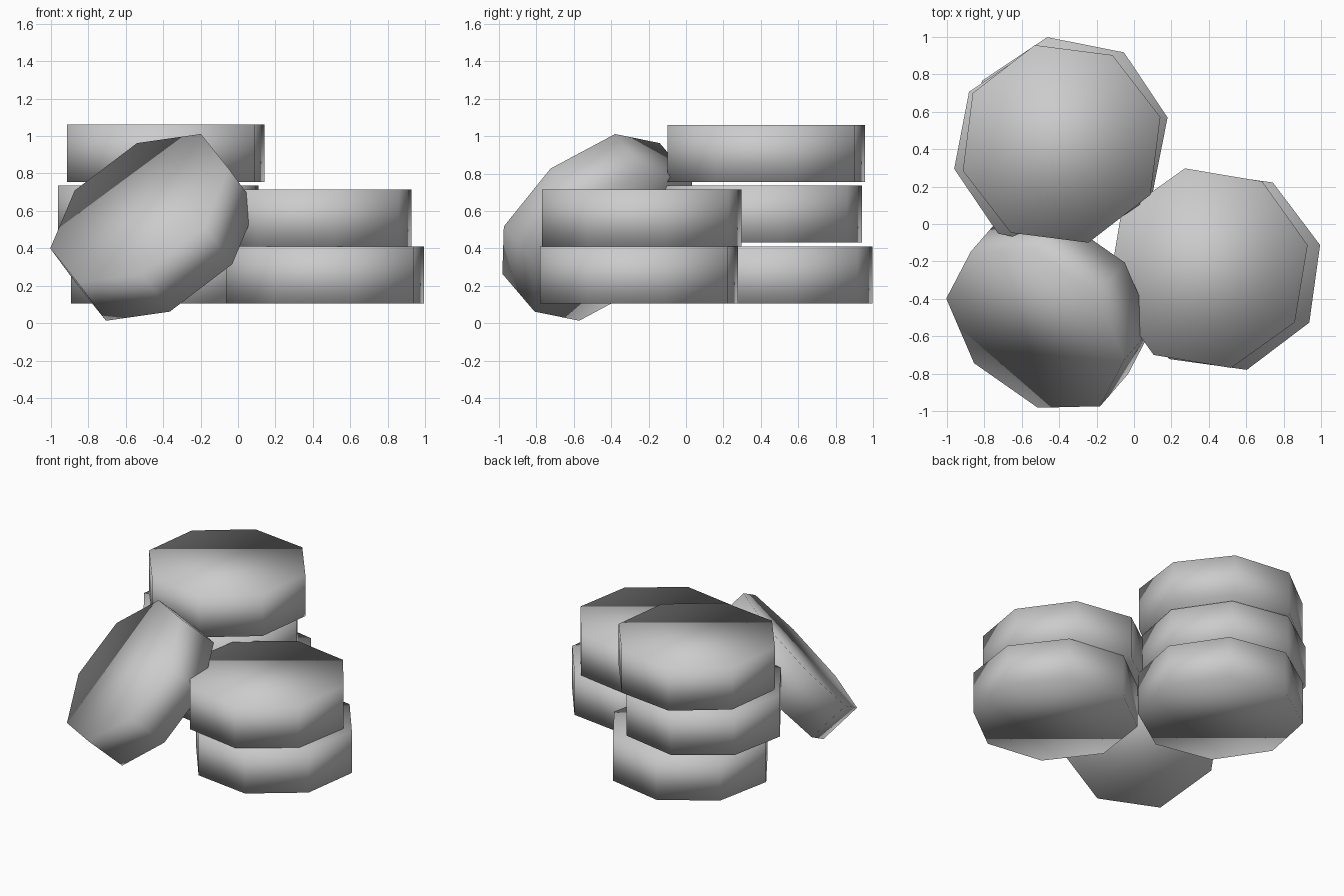
import bpy
import math
from mathutils import Matrix, Vector

old = bpy.data.objects.get("Cube")
if old:
    bpy.data.objects.remove(old, do_unlink=True)

RADIUS, HEIGHT, SIDES = 0.547, 0.305, 8

# One plain grey for every drum
grey = bpy.data.materials.new("plain_grey")
grey.use_nodes = True
colour = (0.6, 0.6, 0.6, 1.0)
grey.diffuse_color = colour
grey.node_tree.nodes["Principled BSDF"].inputs["Base Color"].default_value = colour


def add_drum(name, centre, first_corner, axis=(0, 0, 1)):
    """Eight-sided smooth drum: one corner points along first_corner."""
    z = Vector(axis).normalized()
    x = Vector(first_corner)
    x = (x - z * x.dot(z)).normalized()
    y = z.cross(x)
    bpy.ops.mesh.primitive_cylinder_add(vertices=SIDES, radius=RADIUS, depth=HEIGHT)
    drum = bpy.context.object
    drum.name = drum.data.name = name
    bpy.ops.object.shade_smooth()
    drum.data.materials.append(grey)
    turn = Matrix((x, y, z)).transposed().to_4x4()
    # The primitive's first corner lies on its own +y, a multiple of the corner step
    drum.matrix_world = Matrix.Translation(centre) @ turn
    return drum


# Two upright stacks: name, centre, turn in degrees
stacked = [
    ("back_stack_lower_drum", (-0.357, 0.462, 0.258), 11.3),
    ("back_stack_middle_drum", (-0.425, 0.405, 0.583), 11.6),
    ("back_stack_upper_drum", (-0.387, 0.428, 0.908), 15.2),
    ("side_stack_lower_drum", (0.465, -0.25, 0.258), 14.6),
    ("side_stack_upper_drum", (0.395, -0.236, 0.562), 13.0),
]
for name, centre, degrees in stacked:
    a = math.radians(degrees)
    add_drum(name, centre, (math.cos(a), math.sin(a), 0))

# Drum leaning against both stacks
add_drum("leaning_drum", (-0.452, -0.475, 0.512), (-0.478, 0.166, -0.217),
         axis=(-0.49, -0.565, 0.663))
